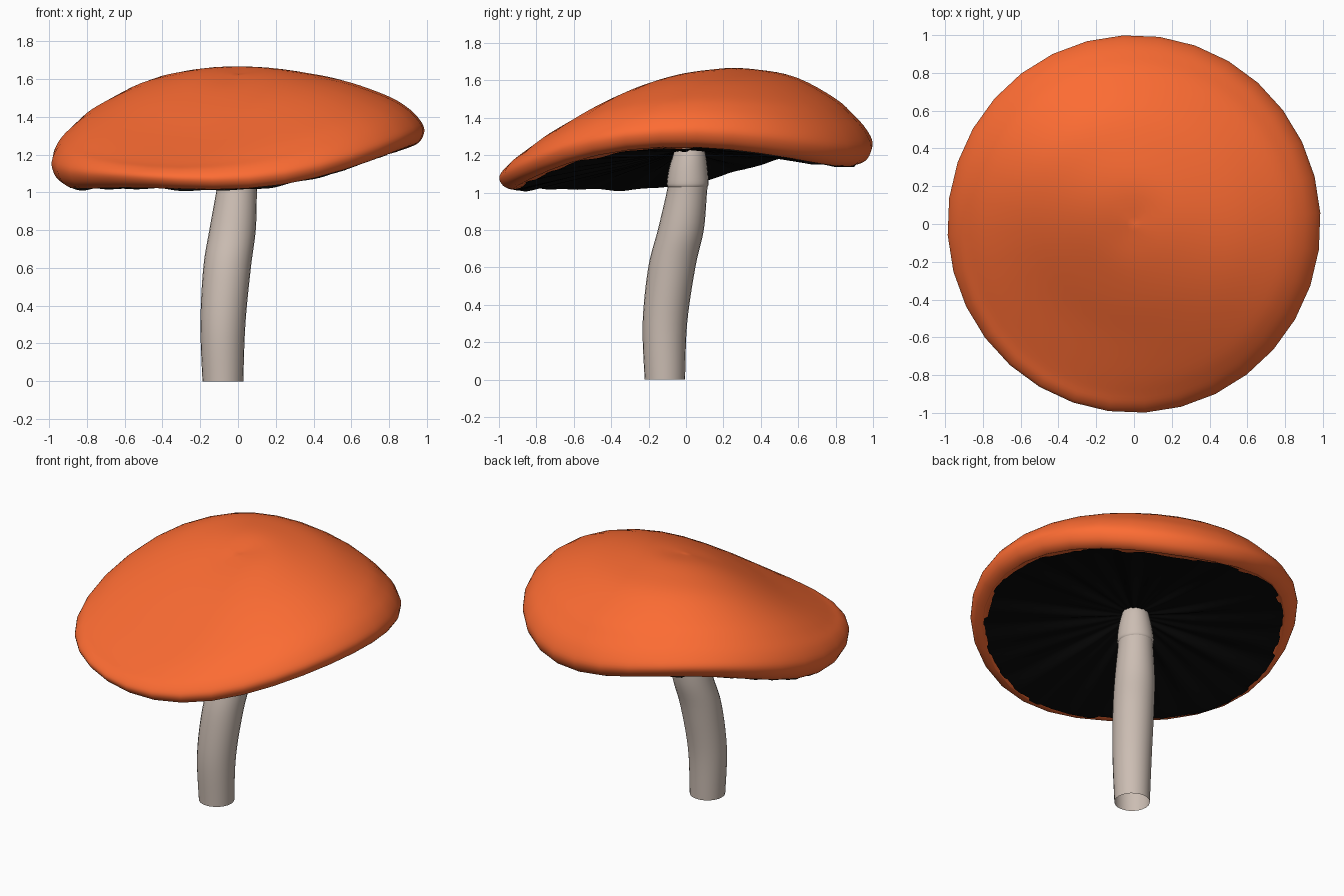
import bpy, bmesh, math, random

if "Cube" in bpy.data.objects:
    bpy.data.objects.remove(bpy.data.objects["Cube"])

random.seed(4)
TAU = 2 * math.pi


def material(name, rgb):
    m = bpy.data.materials.new(name)
    m.diffuse_color = (*rgb, 1)
    m.use_nodes = True
    m.node_tree.nodes["Principled BSDF"].inputs["Base Color"].default_value = m.diffuse_color
    return m


def skin(name, rings, mat, cap_start=False, cap_end=False):
    """Mesh made by joining consecutive rings of points."""
    bm = bmesh.new()
    loops = [[bm.verts.new(p) for p in ring] for ring in rings]
    n = len(loops[0])
    for a, b in zip(loops, loops[1:]):
        for i in range(n):
            j = (i + 1) % n
            bm.faces.new((a[i], a[j], b[j], b[i]))
    if cap_start:
        bm.faces.new(loops[0][::-1])
    if cap_end:
        bm.faces.new(loops[-1])
    bmesh.ops.recalc_face_normals(bm, faces=bm.faces)
    me = bpy.data.meshes.new(name)
    bm.to_mesh(me)
    bm.free()
    me.materials.append(mat)
    ob = bpy.data.objects.new(name, me)
    bpy.context.collection.objects.link(ob)
    bpy.ops.object.select_all(action='DESELECT')
    ob.select_set(True)
    bpy.context.view_layer.objects.active = ob
    bpy.ops.object.shade_smooth_by_angle(angle=math.radians(60))
    return ob


def spline(rows, steps):
    """Catmull-Rom refinement of a list of equal-length tuples."""
    out = []
    for i in range(len(rows) - 1):
        p0, p1 = rows[max(i - 1, 0)], rows[i]
        p2, p3 = rows[i + 1], rows[min(i + 2, len(rows) - 1)]
        for s in range(steps):
            t = s / steps
            out.append(tuple(
                0.5 * (2 * b + (c - a) * t + (2 * a - 5 * b + 4 * c - d) * t * t
                       + (3 * b - a - 3 * c + d) * t ** 3)
                for a, b, c, d in zip(p0, p1, p2, p3)))
    out.append(rows[-1])
    return out


def ring_point(row, ang, dz=0.0):
    """Height blended from right, back, left and front, plus rim ripple and twist."""
    r, right, back, left, front, ripple, twist = row
    c1, s2 = math.cos(ang), math.sin(2 * ang)
    z = (right + back + left + front) / 4
    z += (right - left) / 2 * c1 + (back - front) / 2 * math.sin(ang)
    z += (right + left - back - front) / 4 * math.cos(2 * ang)
    z += ripple * (0.036 * (math.cos(3 * ang) - c1) - 0.045 * s2
                   + 0.01 * (1 - math.cos(4 * ang)))
    return (0.988 * r * c1, r * math.sin(ang), z - twist * s2 + dz)


# Cap: radius, heights towards right, back, left, front, ripple, twist
top = [(0.004, 1.625, 1.625, 1.625, 1.625, 0, 0),
       (0.2, 1.64, 1.665, 1.605, 1.56, 0, 0.008),
       (0.4, 1.62, 1.655, 1.553, 1.465, 0, 0.025),
       (0.6, 1.58, 1.61, 1.48, 1.35, 0.05, 0.04),
       (0.8, 1.51, 1.50, 1.385, 1.235, 0.15, 0.042),
       (0.9, 1.455, 1.41, 1.315, 1.173, 0.3, 0.034),
       (0.965, 1.397, 1.335, 1.25, 1.13, 0.5, 0.02),
       (1.0, 1.335, 1.26, 1.17, 1.08, 0.8, 0.008),
       (0.98, 1.275, 1.20, 1.095, 1.035, 1, 0),
       (0.93, 1.245, 1.17, 1.055, 1.018, 1, 0)]
under = [(0.87, 1.248, 1.18, 1.065, 1.033, 0.9, 0),
         (0.45, 1.245, 1.22, 1.16, 1.14, 0.25, 0),
         (0.004, 1.235, 1.235, 1.235, 1.235, 0, 0)]
orange = material("cap_orange", (0.98, 0.15, 0.033))
SEG = 32
skin("cap", [[ring_point(row, TAU * (i + 0.3) / SEG) for i in range(SEG)]
             for row in spline(top + under, 4)], orange, True, True)

# Gills: a pleated black sheet just below the cap underside
black = material("gill_black", (0.003, 0.003, 0.003))
N = 288
edge = [random.uniform(-0.02, 0.01) for _ in range(N // 4)]
rows = spline([(0.905, 1.247, 1.175, 1.06, 1.025, 0.95, 0)] + under, 5)
gill_rings = []
for row in rows:
    r = row[0]
    ring = []
    for i in range(N):
        a = TAU * i / N
        fold = 0.5 * math.cos(23 * a) + 0.5 * math.cos(14 * a + 1)
        amount = min(1, r * 3) * (1 - 0.75 * r ** 3)
        dz = -0.005 - (0.011 + 0.014 * fold) * amount
        k = 1 + (edge[i // 4] if r > 0.85 else 0)
        ring.append(ring_point((r * k, *row[1:]), a, dz))
    gill_rings.append(ring)
skin("gills", gill_rings, black)

# Stem: x, y, z, radius along a gently bent path, open at both ends
cream = material("stem_cream", (0.60, 0.51, 0.45))


def tube(name, path, steps):
    n = 24
    rings = [[(x + r * math.cos(TAU * i / n), y + r * math.sin(TAU * i / n), z)
              for i in range(n)] for x, y, z, r in spline(path, steps)]
    skin(name, rings, cream)


tube("stem", [(-0.08, -0.113, 0.0, 0.108),
              (-0.08, -0.113, 0.3, 0.119),
              (-0.058, -0.076, 0.6, 0.126),
              (-0.029, -0.028, 0.8, 0.123),
              (-0.008, 0.004, 1.0, 0.108),
              (-0.004, 0.01, 1.05, 0.107)], 5)

# Stem tip: slightly wider collar piece that tapers into the gills
tube("stem_tip", [(-0.004, 0.008, 1.03, 0.105),
                  (-0.004, 0.009, 1.05, 0.112),
                  (0.0, 0.012, 1.13, 0.103),
                  (0.005, 0.018, 1.20, 0.088),
                  (0.005, 0.018, 1.24, 0.078)], 4)
